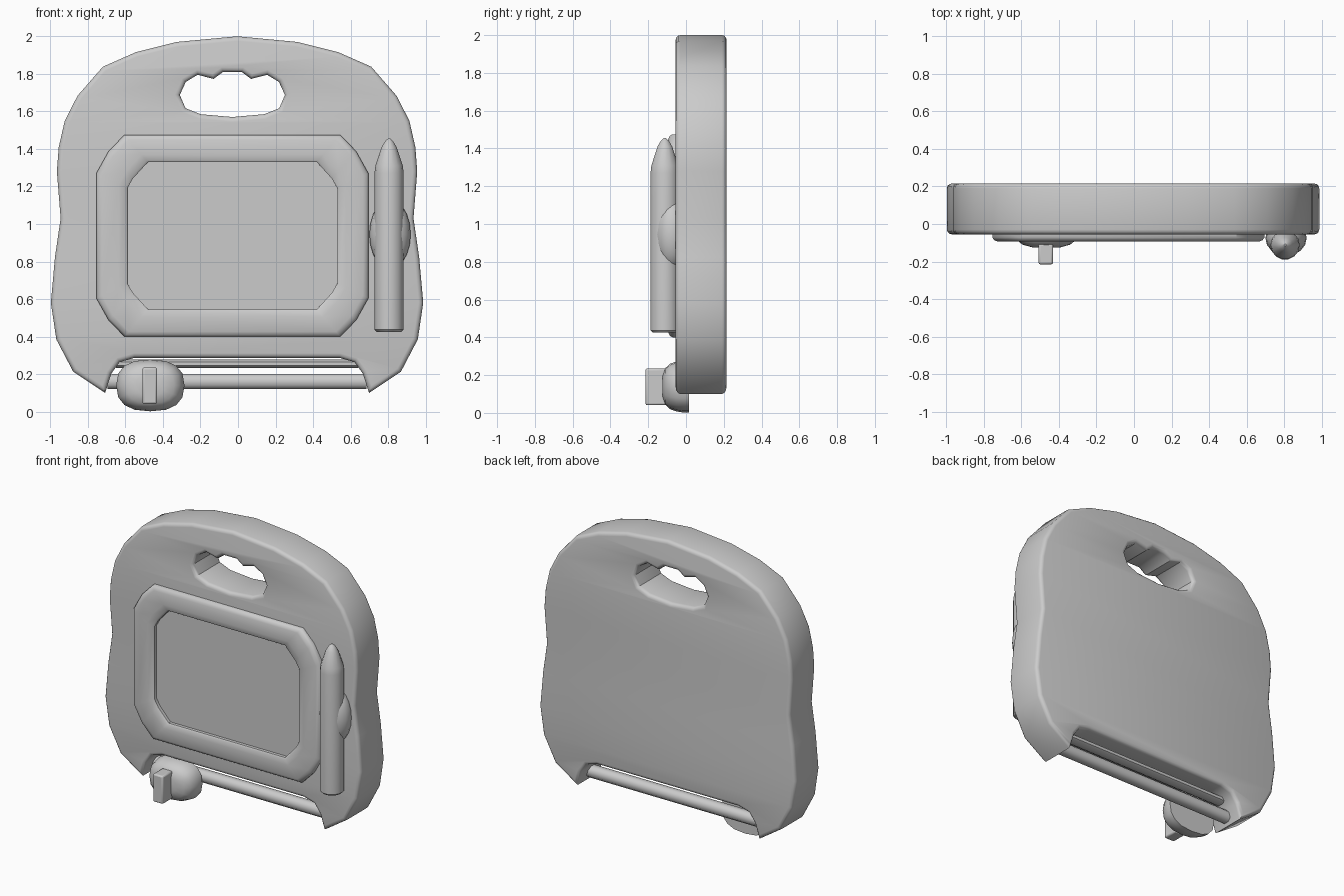
import bpy, bmesh, math

if "Cube" in bpy.data.objects:
    bpy.data.objects.remove(bpy.data.objects["Cube"])


def finish(obj, angle=40):
    bpy.ops.object.select_all(action='DESELECT')
    obj.select_set(True)
    bpy.context.view_layer.objects.active = obj
    bpy.ops.object.shade_smooth_by_angle(angle=math.radians(angle))


def loft(name, rings, cap_start=True, cap_end=True, angle=40):
    """Bridge equal-length rings of points and optionally cap the ends."""
    bm = bmesh.new()
    vr = [[bm.verts.new(p) for p in r] for r in rings]
    n = len(vr[0])
    for a, b in zip(vr, vr[1:]):
        for i in range(n):
            j = (i + 1) % n
            bm.faces.new((a[i], a[j], b[j], b[i]))
    if cap_start:
        bm.faces.new(vr[0])
    if cap_end and len(vr) > 1:
        bm.faces.new(vr[-1])
    if len(vr) > 1:
        bmesh.ops.recalc_face_normals(bm, faces=bm.faces)
    me = bpy.data.meshes.new(name)
    bm.to_mesh(me)
    bm.free()
    obj = bpy.data.objects.new(name, me)
    bpy.context.collection.objects.link(obj)
    finish(obj, angle)
    return obj


def mirrored(half, cx):
    """Close a right-hand half outline by mirroring it about x = cx."""
    pts = [(cx + x, z) for x, z in half]
    return pts + [(cx - x, z) for x, z in reversed(half) if x > 0.001]


# Board: mirrored outline with a finger-grip hole, rounded edges
outline = mirrored([
    (0, 2.0), (.32, 1.97), (.54, 1.915), (.715, 1.838), (.85, 1.683), (.918, 1.55),
    (.95, 1.41), (.96, 1.28), (.94, 1.03), (.97, .825), (.992, .58), (.963, .385),
    (.873, .213), (.703, .10), (.67, .203), (.625, .265), (.545, .287)], -.005)
grip_hole = mirrored([
    (.05, 1.81), (.1, 1.773), (.185, 1.795), (.248, 1.757), (.28, 1.688),
    (.25, 1.617), (.17, 1.585), (0, 1.57)], -.03)
BEV = .025
cu = bpy.data.curves.new("board", 'CURVE')
cu.dimensions = '2D'
cu.fill_mode = 'BOTH'
cu.extrude = .135 - BEV
cu.bevel_depth = BEV
cu.bevel_resolution = 2
cu.offset = -BEV
for pts in (outline, grip_hole):
    sp = cu.splines.new('POLY')
    sp.points.add(len(pts) - 1)
    for p, (x, z) in zip(sp.points, pts):
        p.co = (x, z, 0, 1)
    sp.use_cyclic_u = True
board = bpy.data.objects.new("board", cu)
bpy.context.collection.objects.link(board)
board.rotation_euler = (math.pi / 2, 0, 0)
board.location.y = .08
bpy.context.view_layer.objects.active = board
board.select_set(True)
bpy.ops.object.convert(target='MESH')
board = bpy.context.view_layer.objects.active
bm = bmesh.new()
bm.from_mesh(board.data)
bmesh.ops.remove_doubles(bm, verts=bm.verts, dist=.0005)
bmesh.ops.recalc_face_normals(bm, faces=bm.faces)
bm.to_mesh(board.data)
bm.free()
finish(board)


# Screen frame: chamfered rectangle rings swept over a raised section
def frame_ring(hw, hh, y):
    t = (hw - .56) / .165                      # corner grows toward the outside
    c = [(.11 + .04 * t, 0), (.03 + .035 * t, .088), (0, .14 + .065 * t)]
    q = [(hw - dx, hh - dz) for dx, dz in c]
    r = list(reversed(q))
    pts = (q + [(x, -z) for x, z in r] + [(-x, -z) for x, z in q] + [(-x, z) for x, z in r])
    return [(-.03 + x, y, .9375 + z) for x, z in pts]


loft("screen_frame", [frame_ring(.725 - d, .5375 - d * .88, y) for d, y in (
    (0, -.05), (0, -.072), (.01, -.086), (.03, -.094), (.12, -.094),
    (.155, -.088), (.165, -.08), (.165, -.05))], False, False)
loft("screen", [frame_ring(.57, .40, -.05), frame_ring(.57, .40, -.058)])


# Pen: lathed about a vertical axis
def circle(cx, cy, z, r, n=14):
    return [(cx + r * math.cos(2 * math.pi * i / n), cy + r * math.sin(2 * math.pi * i / n), z)
            for i in range(n)]


loft("pen", [circle(.805, -.112, z, r) for z, r in (
    (.425, .066), (.437, .078), (1.27, .078), (1.31, .073), (1.41, .04), (1.44, .022), (1.455, .006))])

# Pen clip: flattened pod whose cheeks show either side of the pen
bpy.ops.mesh.primitive_uv_sphere_add(segments=16, ring_count=10, location=(.81, -.075, .945))
clip = bpy.context.object
clip.name = "pen_clip"
clip.scale = (.11, .095, .185)
finish(clip)


# Slider rails across the bottom notch
def rail(name, z, hy, hz, half):
    c = .45
    sec = [(hy, c * hz), (c * hy, hz), (-c * hy, hz), (-hy, c * hz),
           (-hy, -c * hz), (-c * hy, -hz), (c * hy, -hz), (hy, -c * hz)]
    loft(name, [[(-.005 + s * half, .08 + a, z + b) for a, b in sec] for s in (-1, 1)], angle=50)


rail("lower_rail", .16, .04, .04, .69)
rail("upper_rail", .256, .04, .022, .645)


# Slider knob: domed superellipse with an upright finger tab
def knob_ring(s, y, n=16, e=.8):
    out = []
    for i in range(n):
        c, d = math.cos(2 * math.pi * i / n), math.sin(2 * math.pi * i / n)
        out.append((-.467 + s * .182 * math.copysign(abs(c) ** e, c), y,
                    .14 + s * .138 * math.copysign(abs(d) ** e, d)))
    return out


loft("slider_knob", [knob_ring(s, y) for s, y in (
    (1.0, .015), (1.0, -.015), (.96, -.05), (.87, -.085), (.7, -.11), (.4, -.125))])

bpy.ops.mesh.primitive_cube_add(size=1, location=(-.47, -.16, .138))
tab = bpy.context.object
tab.name = "slider_tab"
tab.scale = (.078, .11, .195)
bpy.ops.object.transform_apply(location=False, rotation=False, scale=True)
bev = tab.modifiers.new("bevel", 'BEVEL')
bev.width = .01
bev.segments = 2
finish(tab)
